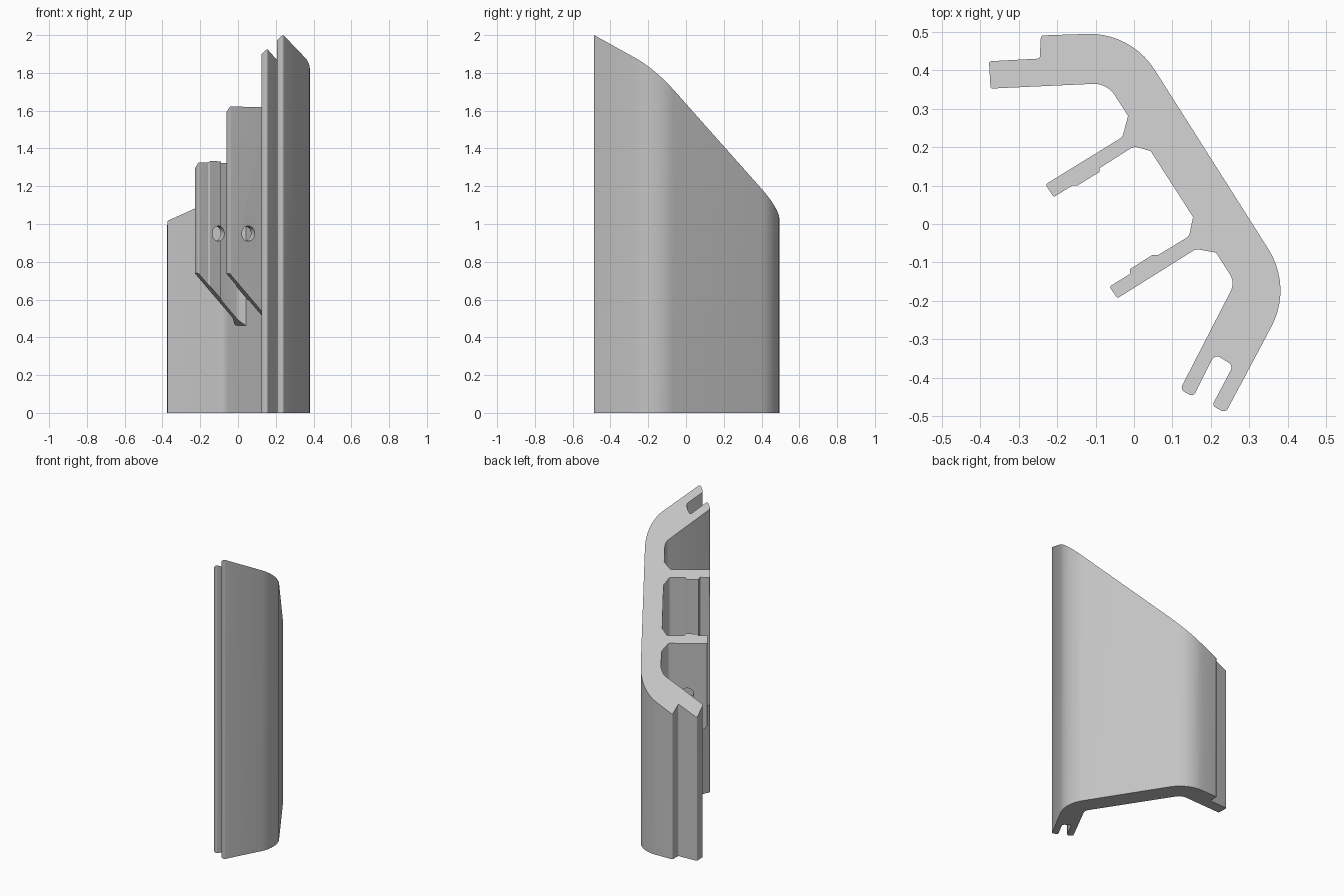
import bpy, bmesh, math
from mathutils import Vector, Matrix

if "Cube" in bpy.data.objects:
    bpy.data.objects.remove(bpy.data.objects["Cube"])

grey = bpy.data.materials.new("light grey metal")
grey.use_nodes = True
colour = (0.55, 0.55, 0.55, 1)
grey.diffuse_color = colour
grey.node_tree.nodes["Principled BSDF"].inputs["Base Color"].default_value = colour

RIB_DIR = Vector((0.857, 0.515, 0))       # from rib tip towards the wall
TOP = (Vector((0, 0, 1.486)), Vector((-0.489, 0.815, 1)))


def rounded(corners, steps=10):
    """Outline from (x, y, radius) corners, with each corner filleted."""
    out = []
    for i, (x, y, r) in enumerate(corners):
        p = Vector((x, y))
        if r == 0:
            out.append(p)
            continue
        a = (Vector(corners[i - 1][:2]) - p).normalized()
        b = (Vector(corners[(i + 1) % len(corners)][:2]) - p).normalized()
        half = a.angle(b) / 2
        centre = p + (a + b).normalized() * (r / math.sin(half))
        start = p + a * (r / math.tan(half)) - centre
        end = p + b * (r / math.tan(half)) - centre
        sweep = start.angle_signed(end)
        n = steps if r > 0.03 else 4
        for k in range(n + 1):
            out.append(centre + Matrix.Rotation(-sweep * k / n, 2) @ start)
    return out


def cut(bm, point, normal):
    """Slice away everything on the normal side and cap the opening."""
    geom = bm.verts[:] + bm.edges[:] + bm.faces[:]
    res = bmesh.ops.bisect_plane(bm, geom=geom, plane_co=point, plane_no=normal,
                                 clear_outer=True)
    rim = [e for e in res["geom_cut"] if isinstance(e, bmesh.types.BMEdge)]
    bmesh.ops.contextual_create(bm, geom=rim)


def extrusion(name, corners, cuts):
    bm = bmesh.new()
    face = bm.faces.new([bm.verts.new((p.x, p.y, 0)) for p in rounded(corners)])
    res = bmesh.ops.extrude_face_region(bm, geom=[face])
    top = [v for v in res["geom"] if isinstance(v, bmesh.types.BMVert)]
    bmesh.ops.translate(bm, verts=top, vec=(0, 0, 2.5))
    for point, normal in cuts:
        cut(bm, point, normal)
    bmesh.ops.recalc_face_normals(bm, faces=bm.faces[:])
    mesh = bpy.data.meshes.new(name)
    bm.to_mesh(mesh)
    bm.free()
    mesh.materials.append(grey)
    obj = bpy.data.objects.new(name, mesh)
    bpy.context.collection.objects.link(obj)
    return obj


def activate(obj):
    bpy.ops.object.select_all(action="DESELECT")
    obj.select_set(True)
    bpy.context.view_layer.objects.active = obj


# Bent wall with a stepped tongue at one end and a slotted fork at the other
wall = extrusion("bent_wall", [
    (-0.242, 0.49, 0.006), (-0.008, 0.498, 0.2), (0.412, -0.164, 0.2),
    (0.238, -0.491, 0.012), (0.203, -0.472, 0.01), (0.258, -0.368, 0.015),
    (0.21, -0.338, 0.015), (0.154, -0.449, 0.01), (0.12, -0.43, 0.012),
    (0.263, -0.152, 0.045), (-0.07, 0.366, 0.065), (-0.373, 0.352, 0.006),
    (-0.377, 0.423, 0.006), (-0.245, 0.43, 0.006)], [TOP])

# Two ribs, grooved on the faces that look at each other, undercut at 45 degrees
rib_cuts = [TOP]


def undercut(tip):
    return (Vector((*tip, 0.74)), -(RIB_DIR + Vector((0, 0, 1))))


back_rib = extrusion("back_rib", [
    (0.0, 0.285, 0), (-0.013, 0.29, 0.01), (-0.03, 0.226, 0.02),
    (-0.23, 0.103, 0.005), (-0.209, 0.07, 0.005), (-0.16, 0.1, 0),
    (-0.147, 0.1, 0), (-0.09, 0.135, 0), (-0.09, 0.145, 0),
    (0.0, 0.202, 0.025), (0.049, 0.188, 0.02), (0.063, 0.18, 0)],
    [TOP, undercut((-0.23, 0.103))])

front_rib = extrusion("front_rib", [
    (0.162, 0.02, 0), (0.153, 0.016, 0.006), (0.143, -0.032, 0.02),
    (0.062, -0.081, 0), (0.047, -0.081, 0), (-0.01, -0.117, 0),
    (-0.011, -0.13, 0), (-0.064, -0.163, 0.005), (-0.043, -0.193, 0.005),
    (0.161, -0.065, 0.025), (0.216, -0.075, 0.02), (0.23, -0.085, 0)],
    [TOP, undercut((-0.064, -0.163))])

# One round bore straight through both ribs
axis = Vector((0.515, -0.857, 0))
bpy.ops.mesh.primitive_cylinder_add(
    vertices=32, radius=0.04, depth=0.45, location=(-0.04, 0.025, 0.95),
    rotation=axis.to_track_quat("Z", "Y").to_euler())
bore = bpy.context.object
bore.name = "bore_cutter"
bore.hide_render = True
bore.data.materials.append(grey)
for rib in (back_rib, front_rib):
    mod = rib.modifiers.new("bore", "BOOLEAN")
    mod.operation = "DIFFERENCE"
    mod.solver = "EXACT"
    mod.object = bore
    activate(rib)
    bpy.ops.object.modifier_apply(modifier=mod.name)
bpy.data.objects.remove(bore)

for part in (wall, back_rib, front_rib):
    activate(part)
    bpy.ops.object.shade_smooth_by_angle(angle=math.radians(25))
